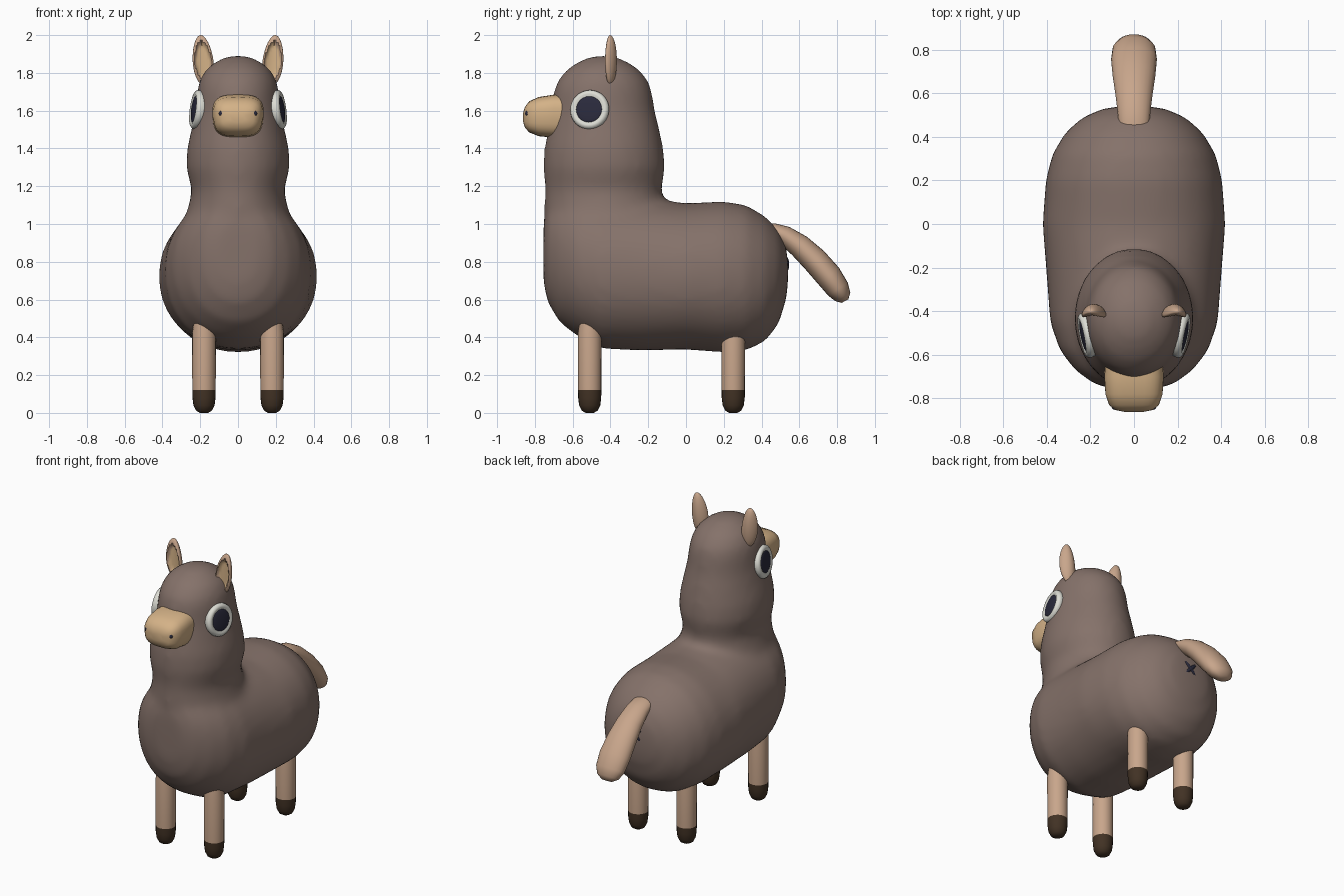
import bpy, bmesh, math
from mathutils import Vector

if "Cube" in bpy.data.objects:
    bpy.data.objects.remove(bpy.data.objects["Cube"])


def material(name, rgb):
    m = bpy.data.materials.new(name)
    m.diffuse_color = (*rgb, 1)
    m.use_nodes = True
    m.node_tree.nodes["Principled BSDF"].inputs["Base Color"].default_value = m.diffuse_color
    return m


WOOL = material("brown_wool", (0.235, 0.168, 0.144))
SKIN = material("pink_tan_skin", (0.58, 0.38, 0.26))
MUZZLE = material("golden_tan_muzzle", (0.66, 0.445, 0.243))
HOOF = material("dark_hoof", (0.054, 0.032, 0.018))
WHITE = material("eye_white", (0.72, 0.72, 0.66))
NAVY = material("navy_black", (0.023, 0.023, 0.045))


def finish(name, bm, mats):
    bmesh.ops.recalc_face_normals(bm, faces=bm.faces[:])
    for f in bm.faces:
        f.smooth = True
    me = bpy.data.meshes.new(name)
    bm.to_mesh(me)
    bm.free()
    for m in mats:
        me.materials.append(m)
    ob = bpy.data.objects.new(name, me)
    bpy.context.collection.objects.link(ob)
    return ob


def loft(bm, sections, n=24, power=2.0):
    """Skin (centre, u axis, v axis) superellipse sections, capped at both ends."""
    rings = []
    for c, u, v in sections:
        ring = []
        for i in range(n):
            a = math.tau * i / n
            ca, sa = math.cos(a), math.sin(a)
            p = Vector(c) + Vector(u) * math.copysign(abs(ca) ** (2 / power), ca) \
                + Vector(v) * math.copysign(abs(sa) ** (2 / power), sa)
            ring.append(bm.verts.new(p))
        rings.append(ring)
    for a, b in zip(rings, rings[1:]):
        for i in range(n):
            j = (i + 1) % n
            bm.faces.new((a[i], a[j], b[j], b[i]))
    bm.faces.new(rings[0])
    bm.faces.new(rings[-1])


def ellipsoid(name, loc, scale, mat, rot=None, seg=20):
    bm = bmesh.new()
    bmesh.ops.create_uvsphere(bm, u_segments=seg, v_segments=seg // 2, radius=1)
    bmesh.ops.scale(bm, vec=scale, verts=bm.verts)
    ob = finish(name, bm, [mat])
    ob.location = loc
    if rot:
        ob.rotation_euler = rot
    return ob


# Woolly body and neck, fused into one smooth skin
bm = bmesh.new()
# y, half width, bottom, top
trunk = [(-0.755, 0.10, 0.70, 1.00), (-0.735, 0.18, 0.59, 1.09), (-0.67, 0.27, 0.48, 1.14),
         (-0.58, 0.34, 0.41, 1.16), (-0.45, 0.385, 0.34, 1.16), (-0.25, 0.40, 0.33, 1.14),
         (0.0, 0.42, 0.335, 1.11), (0.2, 0.405, 0.32, 1.12), (0.32, 0.375, 0.33, 1.10),
         (0.42, 0.315, 0.38, 1.04), (0.49, 0.235, 0.47, 0.97), (0.53, 0.14, 0.60, 0.88),
         (0.54, 0.06, 0.68, 0.80)]
loft(bm, [((0, y, (b + t) / 2), (w, 0, 0), (0, 0, (t - b) / 2)) for y, w, b, t in trunk], 40, 2.1)
# z, front, back, half width
neck = [(0.75, -0.73, -0.10, 0.33), (0.95, -0.75, -0.06, 0.31), (1.10, -0.75, -0.11, 0.26),
        (1.18, -0.745, -0.13, 0.245), (1.30, -0.755, -0.11, 0.275), (1.40, -0.75, -0.12, 0.27),
        (1.50, -0.73, -0.14, 0.247), (1.60, -0.71, -0.165, 0.227), (1.70, -0.70, -0.18, 0.217),
        (1.76, -0.68, -0.20, 0.205), (1.82, -0.63, -0.25, 0.17), (1.865, -0.56, -0.32, 0.11),
        (1.89, -0.49, -0.39, 0.05)]
loft(bm, [((0, (f + b) / 2, z), (w, 0, 0), (0, (b - f) / 2, 0)) for z, f, b, w in neck], 40)
body = finish("woolly_body", bm, [WOOL])
r = body.modifiers.new("Fuse", 'REMESH')
r.mode = 'VOXEL'
r.voxel_size = 0.025
r.use_smooth_shade = True
s = body.modifiers.new("Soften", 'SMOOTH')
s.factor = 0.5
s.iterations = 10

# Muzzle: rounded box that tapers forward (y, half width, bottom, top)
bm = bmesh.new()
snout = [(-0.60, 0.13, 1.46, 1.685), (-0.70, 0.137, 1.457, 1.685), (-0.78, 0.132, 1.465, 1.672),
         (-0.83, 0.115, 1.485, 1.65), (-0.853, 0.085, 1.51, 1.62), (-0.862, 0.04, 1.54, 1.59)]
loft(bm, [((0, y, (b + t) / 2), (w, 0, 0), (0, 0, (t - b) / 2)) for y, w, b, t in snout], 32, 3.2)
for v in bm.verts:                      # narrower chin
    v.co.x *= 1 - 0.7 * max(0, 1.58 - v.co.z)
muzzle = finish("muzzle", bm, [MUZZLE])

# Tail: drooping, swelling toward the tip (y, z, half width, half thickness)
path = [(0.41, 0.98, 0.05, 0.025), (0.46, 0.968, 0.07, 0.037), (0.52, 0.94, 0.076, 0.052),
        (0.60, 0.885, 0.086, 0.062), (0.68, 0.81, 0.098, 0.069), (0.755, 0.725, 0.105, 0.070),
        (0.805, 0.655, 0.098, 0.062), (0.83, 0.615, 0.075, 0.046), (0.842, 0.592, 0.035, 0.02)]
bm = bmesh.new()
secs = []
for i, (y, z, w, t) in enumerate(path):
    a, b = path[max(i - 1, 0)], path[min(i + 1, len(path) - 1)]
    d = Vector((0, b[0] - a[0], b[1] - a[1])).normalized()
    secs.append(((0, y, z), (w, 0, 0), (0, -d.z * t, d.y * t)))
loft(bm, secs, 24)
finish("tail", bm, [SKIN])

# Star-shaped mark beneath the tail
for k, ang in enumerate((45, -45)):
    ellipsoid("rump_mark_%d" % (k + 1), (0, 0.53, 0.785), (0.016, 0.016, 0.062), NAVY,
              (0, math.radians(ang), 0), 12)

for side, sx in (("right", 1), ("left", -1)):
    # Legs with rounded hooves
    for pos, y in (("front", -0.51), ("hind", 0.25)):
        bm = bmesh.new()
        prof = [(0.0, 0.022), (0.012, 0.042), (0.04, 0.056), (0.08, 0.061), (0.12, 0.062),
                (0.42, 0.063), (0.52, 0.05)]
        loft(bm, [((sx * 0.18, y, z), (q, 0, 0), (0, q, 0)) for z, q in prof], 20)
        for f in bm.faces:
            f.material_index = 1 if f.calc_center_median().z < 0.12 else 0
        finish("%s_%s_leg" % (pos, side), bm, [SKIN, HOOF])

    # Ears: flattened, with a hollow front
    bm = bmesh.new()
    bmesh.ops.create_uvsphere(bm, u_segments=32, v_segments=20, radius=1)
    for v in bm.verts:
        x, y, z = v.co
        if y < 0:
            edge = math.hypot(x, z)
            y = y * 0.75 if edge > 0.72 else -0.05
        w = 0.055 * (1 - 0.12 * z)
        v.co = (sx * (0.185 + w * x + 0.012 * z), -0.41 + 0.036 * y - 0.016 * x * x + 0.008,
                1.865 + 0.135 * z)
    for f in bm.faces:
        c = f.calc_center_median()
        hollow = math.hypot((c.x * sx - 0.185) / 0.055, (c.z - 1.865) / 0.135) < 0.66
        f.material_index = 1 if hollow and c.y < -0.40 else 0
    finish(side + "_ear", bm, [SKIN, MUZZLE])

    # Eyes: white rim around a dark, slightly domed pupil
    normal = Vector((sx, -0.20, 0.13)).normalized()
    rot = normal.to_track_quat('Z', 'Y').to_euler()
    centre = Vector((sx * 0.216, -0.51, 1.605))
    bm = bmesh.new()
    prof = [(-0.03, 0.095), (0.0, 0.105), (0.014, 0.102), (0.022, 0.092), (0.024, 0.082),
            (0.018, 0.070)]
    loft(bm, [((0, 0, z), (q, 0, 0), (0, q, 0)) for z, q in prof], 32)
    rim = finish(side + "_eye_rim", bm, [WHITE])
    rim.location, rim.rotation_euler = centre, rot
    ellipsoid(side + "_pupil", centre + normal * 0.016, (0.071, 0.071, 0.009), NAVY, rot, 28)

    # Nostrils
    ellipsoid(side + "_nostril", (sx * 0.087, -0.838, 1.585), (0.016, 0.014, 0.016), NAVY, None, 12)

# Keep crisp edges where surfaces turn sharply
bpy.ops.object.select_all(action='DESELECT')
for ob in bpy.context.scene.objects:
    if ob.type == 'MESH' and ob != body:
        ob.select_set(True)
        bpy.context.view_layer.objects.active = ob
bpy.ops.object.shade_smooth_by_angle(angle=math.radians(50))
